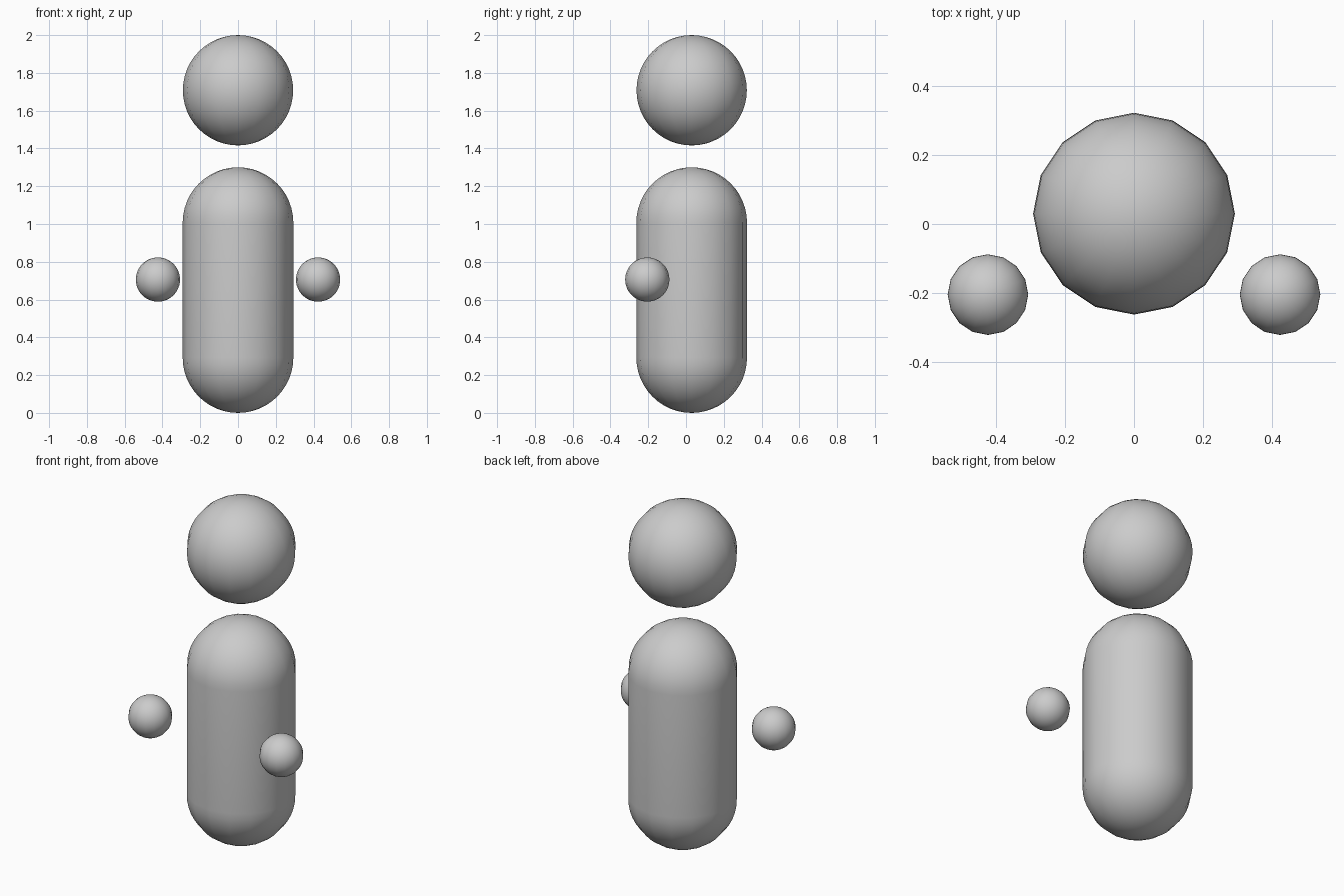
import bpy
import bmesh
import math

cube = bpy.data.objects.get("Cube")
if cube:
    bpy.data.objects.remove(cube, do_unlink=True)

# Single plain grey
grey = bpy.data.materials.new("plain_grey")
grey.use_nodes = True
COLOUR = (0.6, 0.6, 0.6, 1.0)
grey.diffuse_color = COLOUR
grey.node_tree.nodes["Principled BSDF"].inputs["Base Color"].default_value = COLOUR

SIDES = 16
ARC = 24


def capsule(name, centre, radius, straight=0.0):
    """Ball, or a capsule when a straight middle length is given."""
    profile = []
    for i in range(ARC + 1):
        a = -math.pi / 2 + math.pi * i / ARC
        r, z = radius * math.cos(a), radius * math.sin(a)
        if straight and i == ARC // 2:
            profile += [(r, -straight / 2), (r, straight / 2)]
        else:
            profile.append((r, z + math.copysign(straight / 2, z)))

    # Spin the profile around the upright axis
    bm = bmesh.new()
    verts = [bm.verts.new((r, 0, z)) for r, z in profile]
    edges = [bm.edges.new(pair) for pair in zip(verts, verts[1:])]
    bmesh.ops.spin(bm, geom=verts + edges, cent=(0, 0, 0), axis=(0, 0, 1),
                   angle=math.tau, steps=SIDES, use_merge=True)
    bmesh.ops.remove_doubles(bm, verts=bm.verts, dist=0.0001)
    bmesh.ops.recalc_face_normals(bm, faces=bm.faces)
    for face in bm.faces:
        face.smooth = True

    mesh = bpy.data.meshes.new(name)
    bm.to_mesh(mesh)
    bm.free()
    mesh.materials.append(grey)
    obj = bpy.data.objects.new(name, mesh)
    obj.location = centre
    bpy.context.collection.objects.link(obj)
    return obj


# Body and floating head
capsule("body", (0, 0.03, 0.65), 0.293, straight=0.714)
capsule("head", (0, 0.03, 1.708), 0.292)

# Floating hands
for side, x in (("left", 0.424), ("right", -0.424)):
    capsule(side + "_hand", (x, -0.205, 0.706), 0.117)
